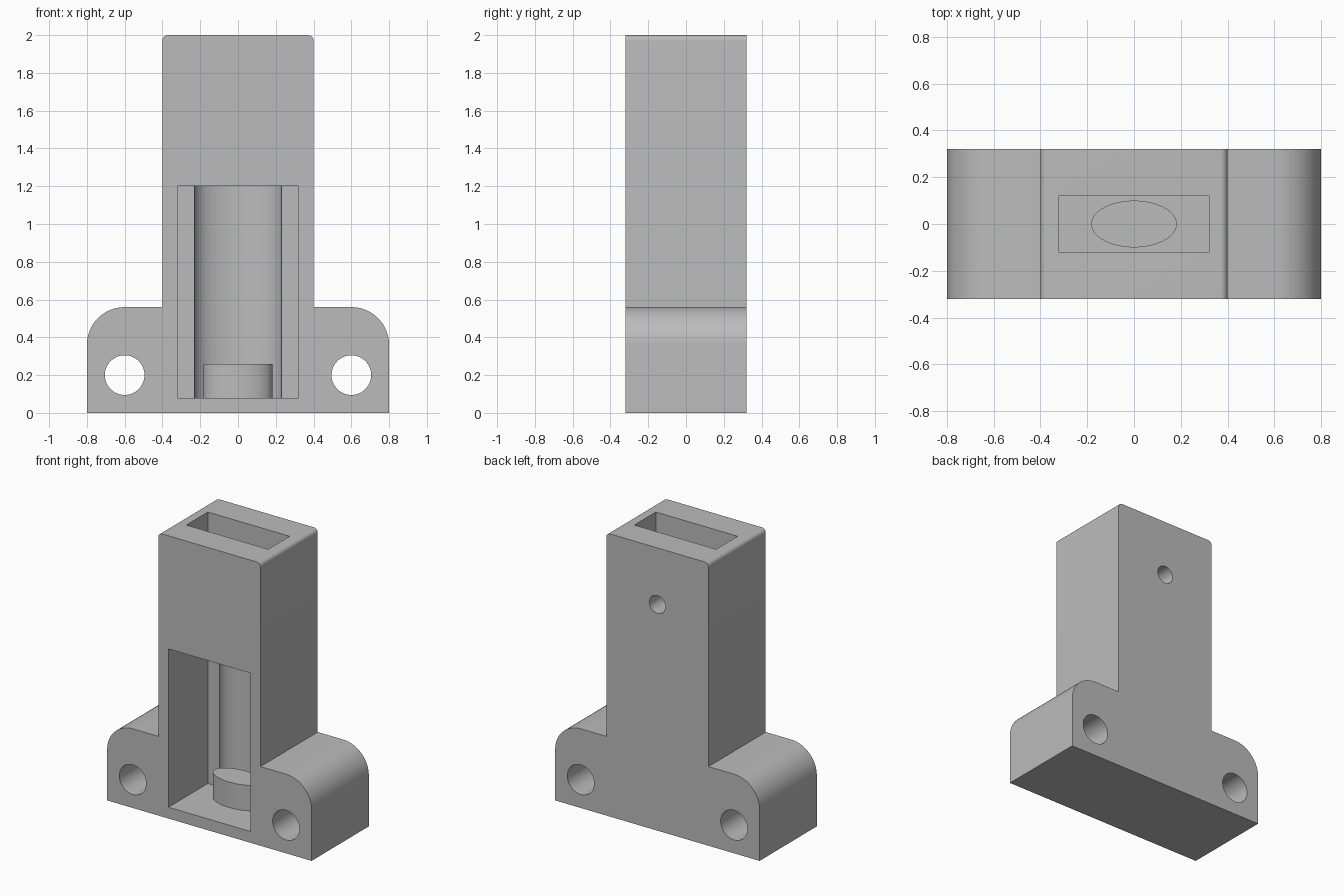
import bpy, bmesh
from math import sin, cos, pi
from mathutils import Vector

cube = bpy.data.objects.get("Cube")
if cube:
    bpy.data.objects.remove(cube, do_unlink=True)

gray = bpy.data.materials.new("plain gray")
gray.use_nodes = True
gray.diffuse_color = (0.5, 0.5, 0.5, 1)
gray.node_tree.nodes["Principled BSDF"].inputs["Base Color"].default_value = (0.5, 0.5, 0.5, 1)


def prism(name, points, depth):
    """Extrude a closed loop of 3D points along the depth vector."""
    bm = bmesh.new()
    face = bm.faces.new([bm.verts.new(p) for p in points])
    new = bmesh.ops.extrude_face_region(bm, geom=[face])["geom"]
    bmesh.ops.translate(bm, vec=Vector(depth),
                        verts=[v for v in new if isinstance(v, bmesh.types.BMVert)])
    bmesh.ops.recalc_face_normals(bm, faces=bm.faces)
    mesh = bpy.data.meshes.new(name)
    bm.to_mesh(mesh)
    bm.free()
    mesh.materials.append(gray)
    obj = bpy.data.objects.new(name, mesh)
    bpy.context.collection.objects.link(obj)
    return obj


def arc(cx, cy, rx, ry, start, end, steps):
    return [(cx + rx * cos(start + (end - start) * i / steps),
             cy + ry * sin(start + (end - start) * i / steps)) for i in range(steps + 1)]


def ellipse(cx, cy, rx, ry, steps=64):
    return arc(cx, cy, rx, ry, 0, 2 * pi, steps)[:-1]


def bore(name, x, z, r, y0, y1):
    return prism(name, [(px, y0, pz) for px, pz in ellipse(x, z, r, r)], (0, y1 - y0, 0))


def column(name, cy, rx, ry, z0, z1):
    return prism(name, [(px, py, z0) for px, py in ellipse(0, cy, rx, ry)], (0, 0, z1 - z0))


def activate(obj):
    bpy.ops.object.select_all(action='DESELECT')
    obj.select_set(True)
    bpy.context.view_layer.objects.active = obj


def cut(obj, cutter):
    cutter.hide_render = True
    mod = obj.modifiers.new("cut", 'BOOLEAN')
    mod.operation = 'DIFFERENCE'
    mod.solver = 'EXACT'
    mod.object = cutter
    activate(obj)
    bpy.ops.object.modifier_apply(modifier=mod.name)
    bpy.data.objects.remove(cutter, do_unlink=True)


# Housing: flanged foot with rounded shoulders and a tall column
half = [(0.8, 0)] + arc(0.6, 0.36, 0.2, 0.2, 0, pi / 2, 16)
half += [(0.4, 0.56)] + arc(0.37, 1.97, 0.03, 0.03, 0, pi / 2, 8)
outline = half + [(-x, z) for x, z in reversed(half)]
housing = prism("housing", [(x, -0.32, z) for x, z in outline], (0, 0.64, 0))

# Front window joined to the slot that opens at the top
channel = [(-0.6, 0.08), (0.12, 0.08), (0.12, 2.2), (-0.12, 2.2), (-0.12, 1.2), (-0.6, 1.2)]
cut(housing, prism("channel_cutter", [(-0.32, y, z) for y, z in channel], (0.64, 0, 0)))

# Rounded groove in the back wall of the window
cut(housing, column("groove_cutter", 0.12, 0.23, 0.12, 0.08, 1.2))

# Mounting holes and the small rear hole
for side in (-1, 1):
    cut(housing, bore("mount_cutter", side * 0.6, 0.2, 0.105, -0.5, 0.5))
cut(housing, bore("rear_cutter", 0, 1.6, 0.063, 0, 0.5))

# Oval boss on the window floor
boss = column("oval_boss", 0, 0.183, 0.1, 0.07, 0.26)

for obj in (housing, boss):
    activate(obj)
    bpy.ops.object.shade_smooth_by_angle(angle=pi / 6)
